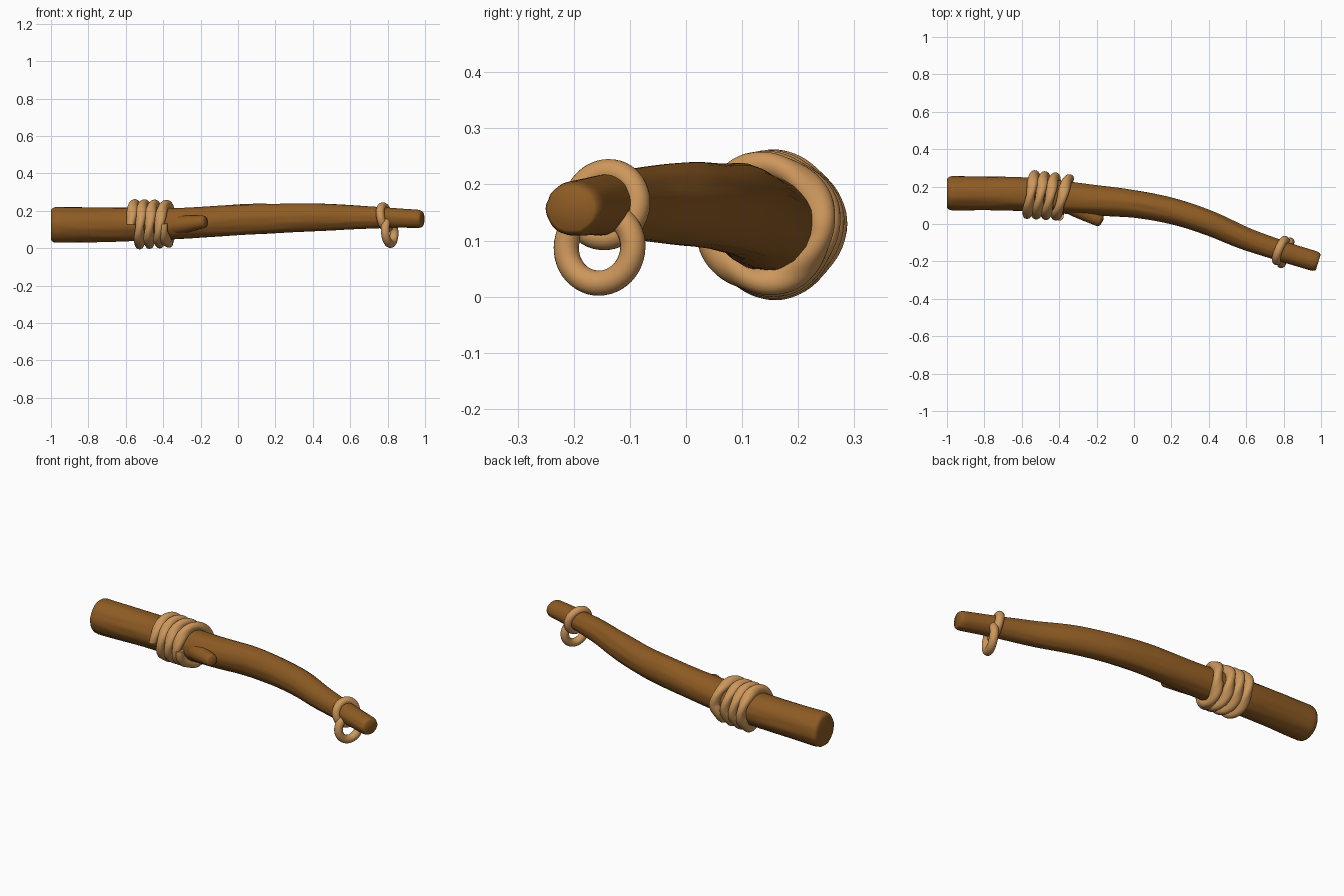
import bpy, bmesh, math
from mathutils import Vector, noise

if "Cube" in bpy.data.objects:
    bpy.data.objects.remove(bpy.data.objects["Cube"])


def material(name, rgb):
    m = bpy.data.materials.new(name)
    m.diffuse_color = (*rgb, 1)
    m.use_nodes = True
    m.node_tree.nodes["Principled BSDF"].inputs["Base Color"].default_value = m.diffuse_color
    return m


WOOD = material("brown wood", (0.27, 0.105, 0.017))
ROPE = material("tan rope", (0.61, 0.31, 0.105))

# Branch stations: x, y, z, half width, half height
STATIONS = [(-1, .165, .125, .09, .096), (-.6, .16, .127, .09, .09),
            (-.3, .135, .133, .085, .083), (0, .107, .152, .073, .082),
            (.2, .07, .159, .069, .078), (.4, .006, .165, .066, .075),
            (.6, -.08, .165, .06, .065), (.8, -.148, .163, .055, .054),
            (.985, -.205, .156, .053, .048)]


def station(x):
    """Smoothly interpolated centre, half width and half height at x."""
    n = len(STATIONS)
    i = 0
    while i < n - 2 and x > STATIONS[i + 1][0]:
        i += 1
    a, b = STATIONS[i], STATIONS[i + 1]
    p, q = STATIONS[max(i - 1, 0)], STATIONS[min(i + 2, n - 1)]
    h = b[0] - a[0]
    t = (x - a[0]) / h
    out = [x]
    for k in range(1, 5):
        ma = (b[k] - p[k]) / (b[0] - p[0]) * h
        mb = (q[k] - a[k]) / (q[0] - a[0]) * h
        out.append((2*t**3 - 3*t*t + 1) * a[k] + (t**3 - 2*t*t + t) * ma
                   + (3*t*t - 2*t**3) * b[k] + (t**3 - t*t) * mb)
    return Vector(out[:3]), out[3], out[4]


def side(x):
    """Horizontal direction across the branch at x."""
    t = station(min(x + .02, .985))[0] - station(max(x - .02, -1))[0]
    return Vector((-t.y, t.x, 0)).normalized()


def skin(name, rings, mat, angle=60):
    """Closed tube through rings of points."""
    bm = bmesh.new()
    vs = [[bm.verts.new(p) for p in r] for r in rings]
    n = len(vs[0])
    for a, b in zip(vs, vs[1:]):
        for i in range(n):
            j = (i + 1) % n
            bm.faces.new((a[i], a[j], b[j], b[i]))
    bm.faces.new(vs[0])
    bm.faces.new(vs[-1])
    bmesh.ops.recalc_face_normals(bm, faces=bm.faces)
    me = bpy.data.meshes.new(name)
    bm.to_mesh(me)
    bm.free()
    ob = bpy.data.objects.new(name, me)
    bpy.context.collection.objects.link(ob)
    me.materials.append(mat)
    smooth(ob, angle)
    return ob


def smooth(ob, angle):
    bpy.ops.object.select_all(action='DESELECT')
    ob.select_set(True)
    bpy.context.view_layer.objects.active = ob
    bpy.ops.object.shade_smooth_by_angle(angle=math.radians(angle))


# Curved branch with rounded ends and shallow bark grooves
L, R, SEG = -1, .985, 48
xs = [(L, .80), (L + .004, .89), (L + .014, .97), (L + .03, 1)]
xs += [(L + .03 + (R - L - .055) * i / 110, 1) for i in range(1, 111)]
xs += [(R - .014, .97), (R - .005, .9), (R, .8)]
rings = []
for x, s in xs:
    c, w, h = station(x)
    n = side(x)
    ring = []
    for i in range(SEG):
        a = 2 * math.pi * i / SEG
        ca, sa = math.cos(a), math.sin(a)
        g = noise.noise(Vector((x * 3.5, ca * 3, sa * 3))) * .035
        g += noise.noise(Vector((x * 6 + 9, ca * 7, sa * 7))) * .018
        ring.append(c + (n * w * ca + Vector((0, 0, h * sa))) * s * (1 + g))
    rings.append(ring)
skin("branch", rings, WOOD, 50)

# Cut-off twig stub on the front
start, end = Vector((-.37, .12, .118)), Vector((-.172, .012, .143))
d = (end - start).normalized()
u = d.cross(Vector((0, 0, 1))).normalized()
v = u.cross(d)
rings = []
for t, r in [(0, .05), (.3, .05), (.6, .043), (.8, .037), (.93, .034), (.98, .029), (1, .02)]:
    c = start.lerp(end, t)
    rings.append([c + r * (u * math.cos(a) + v * math.sin(a))
                  for a in [2 * math.pi * i / 24 for i in range(24)]])
skin("twig_stub", rings, WOOD, 60)

# Twisted rope wound round the thick end: x at every half turn, front then back
HALF = [-.567, -.538, -.517, -.487, -.465, -.433, -.412, -.358, -.395]
STEPS = 40


def coil(k):
    f = min(max(k / STEPS, 0), len(HALF) - 1.001)
    i = int(f)
    x = HALF[i] + (HALF[i + 1] - HALF[i]) * (f - i)
    c, w, h = station(x)
    a = math.pi - math.pi * k / STEPS          # front, over the top, to the back
    lift = .012
    return c + side(x) * (w + lift) * math.cos(a) + Vector((0, 0, (h + lift + .004) * math.sin(a)))


count = STEPS * (len(HALF) - 1)
rings = []
for k in range(count + 1):
    p = coil(k)
    t = (coil(k + 1) - coil(k - 1)).normalized()
    u = t.cross(Vector((1, 0, 0))).normalized()
    v = t.cross(u)
    ring = []
    for i in range(20):
        a = 2 * math.pi * i / 20
        r = .0265 * (1 + .13 * math.cos(2 * a - k * .32))
        ring.append(p + r * (u * math.cos(a) + v * math.sin(a)))
    rings.append(ring)
skin("rope_wrap", rings, ROPE, 80)

# Loop round the thin end and the ring hanging from it
for name, loc, lean, major in [
        ("tip_loop", (.785, -.142, .164), .2, .060),
        ("hanging_ring", (.811, -.154, .088), .06, .064)]:
    bpy.ops.mesh.primitive_torus_add(
        major_radius=major, minor_radius=.0225, major_segments=48, minor_segments=20,
        location=loc, rotation=(0, math.pi / 2 - lean, math.radians(-22)))
    ob = bpy.context.object
    ob.name = name
    ob.data.materials.append(ROPE)
    smooth(ob, 80)
